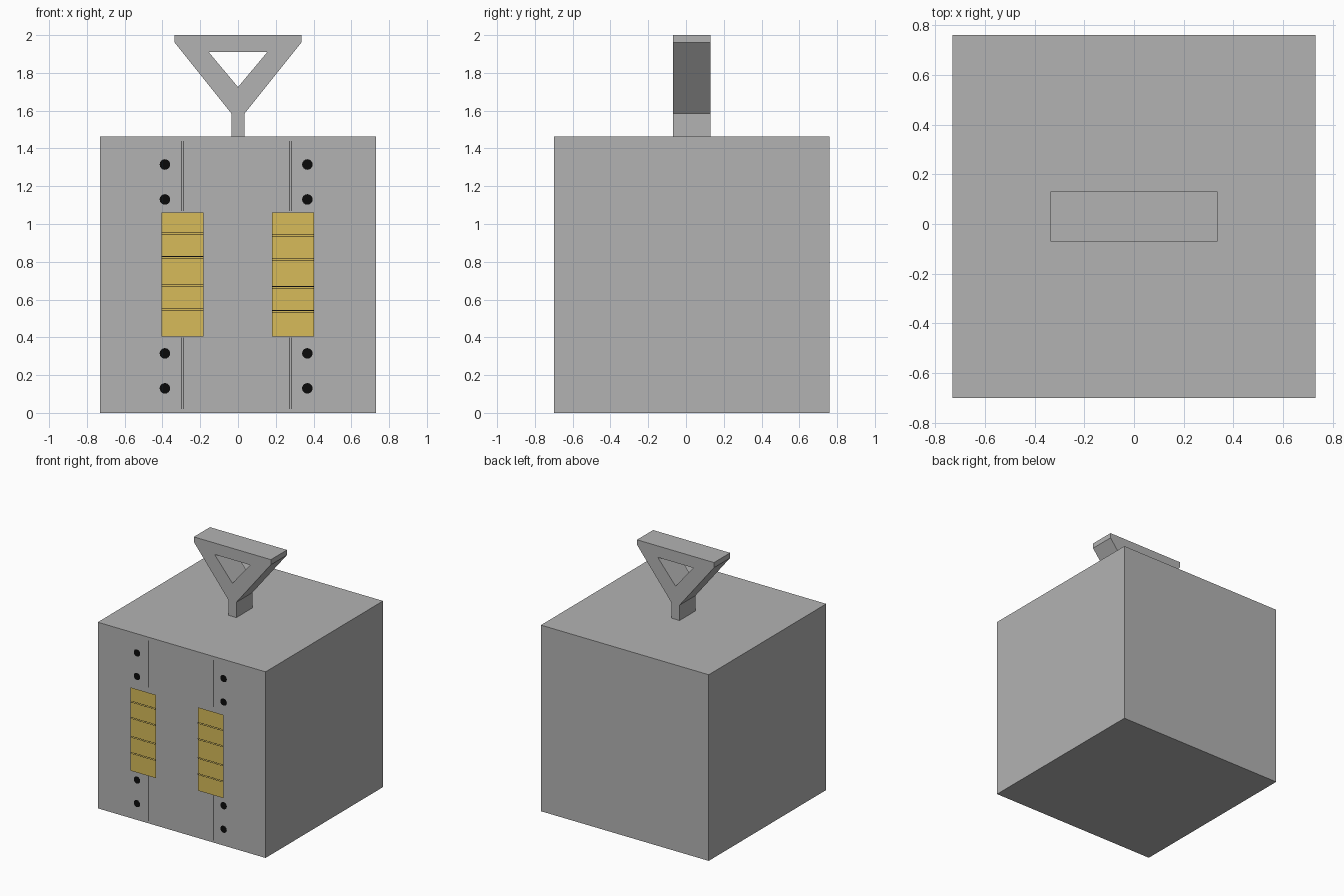
import bpy, bmesh, math
from mathutils import Vector

if "Cube" in bpy.data.objects:
    bpy.data.objects.remove(bpy.data.objects["Cube"])


def material(name, rgb):
    m = bpy.data.materials.new(name)
    m.diffuse_color = (*rgb, 1)
    m.use_nodes = True
    m.node_tree.nodes["Principled BSDF"].inputs["Base Color"].default_value = m.diffuse_color
    return m


GREY = material("grey metal", (0.45, 0.45, 0.45))
GOLD = material("gold", (0.68, 0.50, 0.10))
BLACK = material("black", (0.003, 0.003, 0.003))


def finish(name, bm, mat):
    me = bpy.data.meshes.new(name)
    bm.to_mesh(me)
    bm.free()
    me.materials.append(mat)
    ob = bpy.data.objects.new(name, me)
    bpy.context.collection.objects.link(ob)
    return ob


def plates(name, rects, y, mat):
    """Flat rectangles (x0, x1, z0, z1) facing the front."""
    bm = bmesh.new()
    for x0, x1, z0, z1 in rects:
        bm.faces.new([bm.verts.new((x, y, z)) for x, z in
                      ((x0, z0), (x1, z0), (x1, z1), (x0, z1))])
    return finish(name, bm, mat)


def line_pair(x0, x1, z0, z1, gap=0.005, w=0.0015):
    """Two hairlines either side of a long thin rectangle's centre line."""
    if x0 == x1:
        return [(x0 + s * gap - w, x0 + s * gap + w, z0, z1) for s in (-1, 1)]
    return [(x0, x1, z0 + s * gap - w, z0 + s * gap + w) for s in (-1, 1)]


# Box body
FRONT, BACK, TOP = -0.70, 0.76, 1.464
bm = bmesh.new()
bmesh.ops.create_cube(bm, size=1)
for v in bm.verts:
    v.co = Vector((v.co.x * 1.46, v.co.y * (BACK - FRONT) + 0.03, (v.co.z + 0.5) * TOP))
finish("body", bm, GREY)

# Handle: funnel outline with a triangular opening, extruded along y
half = [(0.035, TOP), (0.035, 1.585), (0.335, 1.96), (0.335, 2.0)]
outer = half + [(-x, z) for x, z in reversed(half)]
inner = [(0, 1.725), (-0.155, 1.91), (0.155, 1.91)]
bm = bmesh.new()
edges = []
for loop in (outer, inner):
    vs = [bm.verts.new((x, -0.07, z)) for x, z in loop]
    edges += [bm.edges.new((vs[i], vs[(i + 1) % len(vs)])) for i in range(len(vs))]
bmesh.ops.triangle_fill(bm, edges=edges, use_beauty=True)
ext = bmesh.ops.extrude_face_region(bm, geom=bm.faces[:], use_keep_orig=True)
bmesh.ops.translate(bm, vec=(0, 0.20, 0),
                    verts=[g for g in ext["geom"] if isinstance(g, bmesh.types.BMVert)])
bmesh.ops.recalc_face_normals(bm, faces=bm.faces[:])
finish("handle", bm, GREY)

# Gold panels standing just off the front
PANEL_Y = -0.757
plates("gold_panels", [(-0.405, -0.183, 0.405, 1.06), (0.18, 0.402, 0.405, 1.06)],
       PANEL_Y, GOLD)

# Hairlines across the panels
rects = []
for x0, x1, zs in ((-0.405, -0.183, (0.951, 0.823, 0.675, 0.548)),
                   (0.18, 0.402, (0.940, 0.813, 0.664, 0.537))):
    for z in zs:
        rects += line_pair(x0, x1, z, z)
plates("panel_lines", rects, -0.76, BLACK)

# Hairlines running up the body above and below the panels
rects = []
for x in (-0.295, 0.276):
    for z0, z1 in ((0.02, 0.40), (1.07, 1.44)):
        rects += line_pair(x, x, z0, z1)
plates("body_lines", rects, FRONT - 0.003, BLACK)

# Round black dots
bm = bmesh.new()
for x in (-0.387, 0.367):
    for z in (0.13, 0.315, 1.13, 1.315):
        n = 16
        bm.faces.new([bm.verts.new((x + 0.028 * math.cos(2 * math.pi * i / n), FRONT - 0.003,
                                    z + 0.028 * math.sin(2 * math.pi * i / n)))
                      for i in range(n)])
finish("dots", bm, BLACK)
